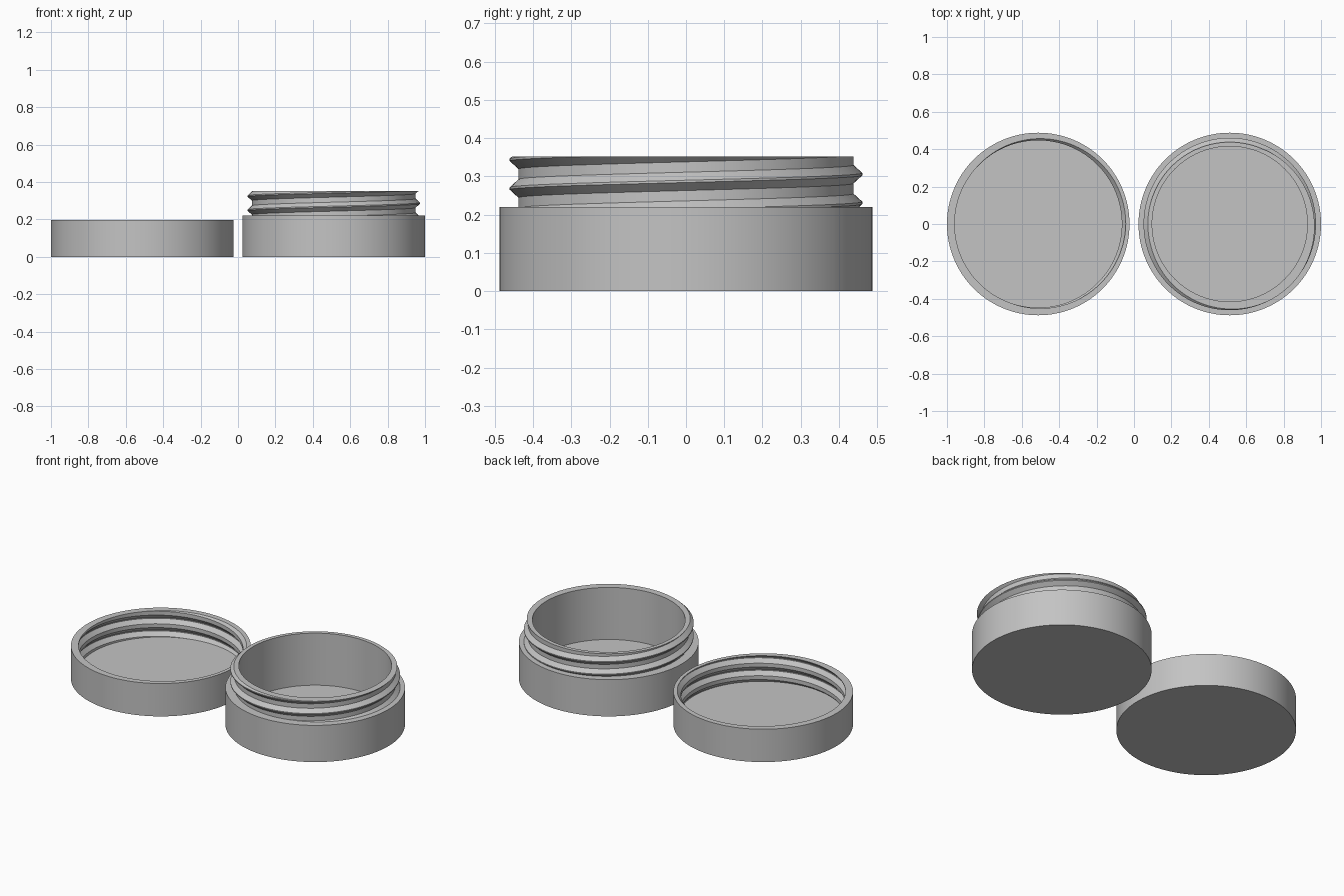
import bpy
import bmesh
import math
from mathutils import Vector

cube = bpy.data.objects.get("Cube")
if cube:
    bpy.data.objects.remove(cube, do_unlink=True)

SIDES = 128
PITCH = 0.075
OUTER = 0.488
CENTRE = 0.512

grey = bpy.data.materials.new("plain_grey")
grey.use_nodes = True
grey.diffuse_color = (0.55, 0.55, 0.55, 1)
grey.node_tree.nodes["Principled BSDF"].inputs["Base Color"].default_value = grey.diffuse_color


def threaded_wall(bm, root, crest, half_width, peak_z, low, high):
    """Sweep one thread pitch along a helix, then trim it flat at low and high."""
    profile = [(-PITCH / 2, root), (-half_width, root), (-0.003, crest),
               (0.003, crest), (half_width, root), (PITCH / 2, root)]
    start = peak_z - PITCH * math.ceil((peak_z - low) / PITCH + 2)
    turns = math.ceil((high - start) / PITCH) + 2
    previous = None
    for i in range(turns * SIDES + 1):
        a = math.tau * (i % SIDES) / SIDES
        z = start + PITCH * i / SIDES
        row = [bm.verts.new((r * math.cos(a), r * math.sin(a), z + dz)) for dz, r in profile]
        if previous:
            for k in range(len(row) - 1):
                bm.faces.new((previous[k], row[k], row[k + 1], previous[k + 1]))
        previous = row
    bmesh.ops.remove_doubles(bm, verts=bm.verts[:], dist=1e-5)
    for z, normal in ((low, -1), (high, 1)):
        bmesh.ops.bisect_plane(bm, geom=bm.verts[:] + bm.edges[:] + bm.faces[:], dist=1e-6,
                               plane_co=(0, 0, z), plane_no=(0, 0, normal), clear_outer=True)
    bmesh.ops.remove_doubles(bm, verts=bm.verts[:], dist=1e-5)


def rim_edges(bm, z):
    return [e for e in bm.edges if e.is_boundary and all(abs(v.co.z - z) < 1e-4 for v in e.verts)]


def extend(bm, edges, radius, z):
    """Extrude a boundary loop to a circle of the given radius and height."""
    geom = bmesh.ops.extrude_edge_only(bm, edges=edges)["geom"]
    for v in geom:
        if isinstance(v, bmesh.types.BMVert):
            flat = Vector((v.co.x, v.co.y, 0)).normalized() * radius
            v.co = (flat.x, flat.y, z)
    return [e for e in geom if isinstance(e, bmesh.types.BMEdge) and e.is_boundary]


def cap(bm, edges):
    bmesh.ops.edgeloop_fill(bm, edges=edges)


def finish(bm, name, x):
    bmesh.ops.recalc_face_normals(bm, faces=bm.faces[:])
    mesh = bpy.data.meshes.new(name)
    bm.to_mesh(mesh)
    bm.free()
    mesh.materials.append(grey)
    obj = bpy.data.objects.new(name, mesh)
    obj.location.x = x
    bpy.context.collection.objects.link(obj)
    bpy.ops.object.select_all(action='DESELECT')
    obj.select_set(True)
    bpy.context.view_layer.objects.active = obj
    bpy.ops.object.shade_smooth_by_angle(angle=math.radians(25))


# Jar: threaded neck, hollow inside, wider base
shoulder, jar_top, floor = 0.22, 0.352, 0.04
bm = bmesh.new()
threaded_wall(bm, 0.438, 0.461, 0.024, 0.287, shoulder, jar_top)
top, bottom = rim_edges(bm, jar_top), rim_edges(bm, shoulder)
inner = extend(bm, top, 0.415, jar_top)
cap(bm, extend(bm, inner, 0.415, floor))
outer = extend(bm, bottom, OUTER, shoulder)
cap(bm, extend(bm, outer, OUTER, 0))
finish(bm, "jar", CENTRE)

# Lid: lying open side up, with the matching thread inside
lid_top = 0.197
bm = bmesh.new()
threaded_wall(bm, 0.447, 0.468, 0.026, 0.194, floor, lid_top)
top, bottom = rim_edges(bm, lid_top), rim_edges(bm, floor)
cap(bm, bottom)
outer = extend(bm, top, OUTER, lid_top)
cap(bm, extend(bm, outer, OUTER, 0))
finish(bm, "lid", -CENTRE)
